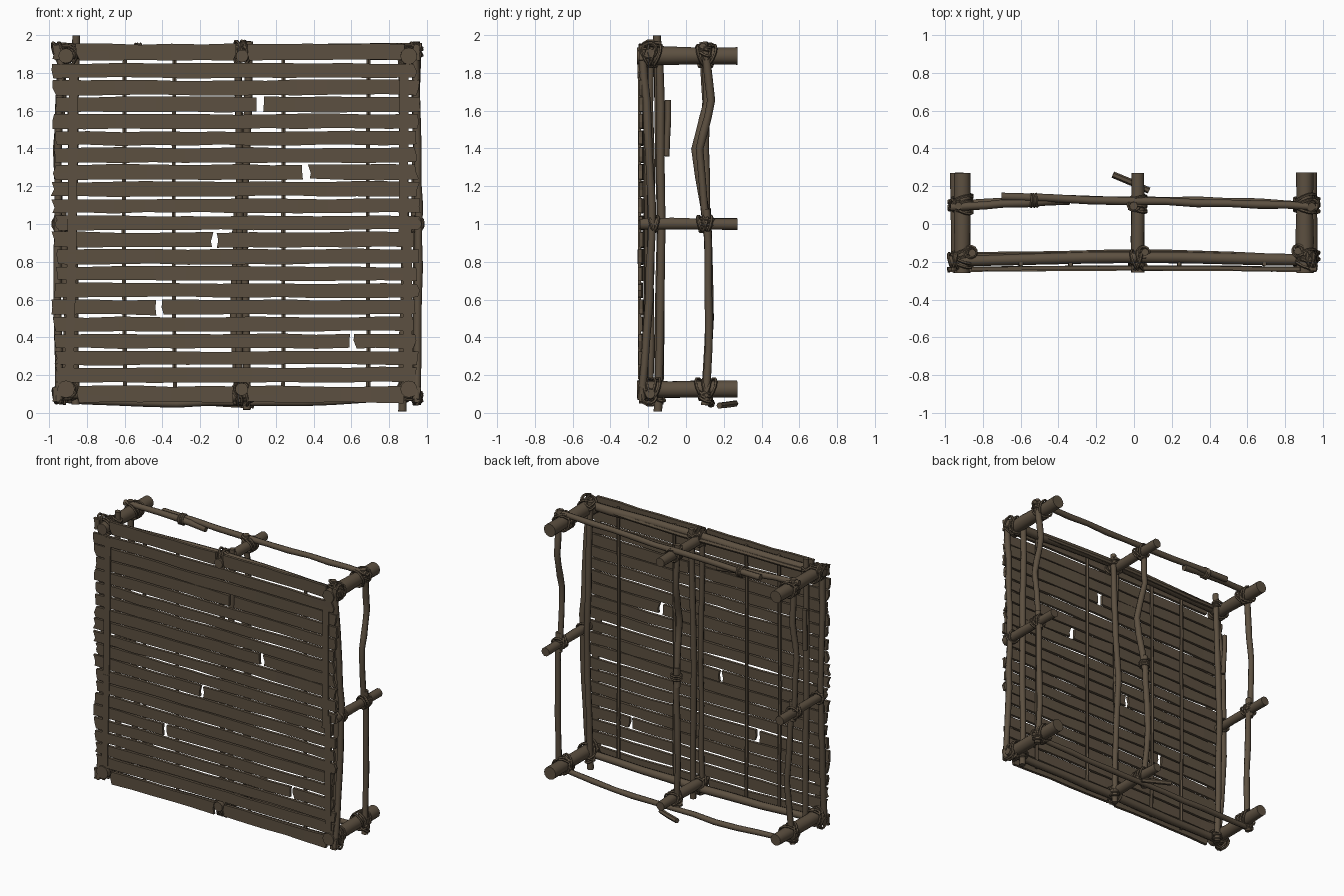
import bpy, bmesh, math, random
from mathutils import Vector

if "Cube" in bpy.data.objects:
    bpy.data.objects.remove(bpy.data.objects["Cube"])

random.seed(7)
wood = bpy.data.materials.new("weathered_brown_wood")
wood.diffuse_color = (0.108, 0.08, 0.052, 1)
wood.use_nodes = True
wood.node_tree.nodes["Principled BSDF"].inputs["Base Color"].default_value = wood.diffuse_color
jit = lambda a: random.uniform(-a, a)


def finish(bm, name, smooth=True):
    bmesh.ops.recalc_face_normals(bm, faces=bm.faces)
    me = bpy.data.meshes.new(name)
    bm.to_mesh(me)
    bm.free()
    me.materials.append(wood)
    ob = bpy.data.objects.new(name, me)
    bpy.context.collection.objects.link(ob)
    if smooth:
        bpy.ops.object.select_all(action='DESELECT')
        ob.select_set(True)
        bpy.context.view_layer.objects.active = ob
        bpy.ops.object.shade_smooth_by_angle(angle=math.radians(50))
    return ob


def tube(bm, pts, r, sides=8, closed=False, wob=0.0):
    """Sweep a round section along points."""
    pts = [Vector(p) for p in pts]
    n, rings = len(pts), []
    axis = pts[-1] - pts[0]
    if closed:
        axis = (pts[1] - pts[0]).cross(pts[2] - pts[1])
    ref = Vector((0, 0, 1)) if abs(axis.normalized().z) < 0.7 else Vector((1, 0, 0))
    if closed:
        ref = axis.normalized()
    for i, p in enumerate(pts):
        a = pts[i - 1] if closed or i else p
        b = pts[(i + 1) % n] if closed or i < n - 1 else p
        t = (b - a).normalized()
        u = t.cross(ref).normalized()
        v = t.cross(u)
        rr = r * (1 + jit(wob))
        rings.append([bm.verts.new(p + (u * math.cos(k * math.tau / sides)
                      + v * math.sin(k * math.tau / sides)) * rr) for k in range(sides)])
    for i in range(n if closed else n - 1):
        A, B = rings[i], rings[(i + 1) % n]
        for k in range(sides):
            bm.faces.new((A[k], A[(k + 1) % sides], B[(k + 1) % sides], B[k]))
    if not closed:
        bm.faces.new(rings[0])
        bm.faces.new(rings[-1])


def rod(name, pts, r, sides=8, steps=3, bend=0.004):
    """A slightly crooked stick through the given points."""
    out = []
    for a, b in zip(pts[:-1], pts[1:]):
        out += [Vector(a).lerp(Vector(b), s / steps) for s in range(steps)]
    out.append(Vector(pts[-1]))
    out = [p + Vector((jit(bend), jit(bend), jit(bend))) for p in out]
    bm = bmesh.new()
    tube(bm, out, r, sides, wob=0.08)
    finish(bm, name)


def lashing(name, c, axis, r, turns=3, tilt=0.0):
    """Rope loops around a stick that runs along axis."""
    bm = bmesh.new()
    ax = Vector(axis).normalized()
    u = ax.orthogonal().normalized()
    v = ax.cross(u)
    for k in range(turns):
        o = Vector(c) + ax * (k - (turns - 1) / 2) * 0.014
        tl = tilt * (1 if k % 2 else -1) + jit(0.1)
        tube(bm, [o + (u * math.cos(a) + v * math.sin(a)) * r + ax * math.cos(a) * tl * r
                  for a in [j * math.tau / 12 for j in range(12)]], 0.008, 5, closed=True)
    finish(bm, name)


def plank(name, x0, x1, z, h, y=-0.235, th=0.02, jag=0.012):
    """A rough board with wavy edges and splintered ends."""
    bm = bmesh.new()
    n = max(3, int((x1 - x0) / 0.16))
    rows, tilt = [], jit(0.004)
    for i in range(n + 1):
        f = i / n
        x = x0 + (x1 - x0) * f
        end = jag if i in (0, n) else 0
        yy = y - 0.008 * x * x + jit(0.002)
        zs = (-h / 2 + jit(0.004), jit(0.01), h / 2 + jit(0.004))
        xs = [x + jit(end) for _ in zs]
        rows.append([[bm.verts.new((xs[k], yy + s * th / 2, z + zs[k] + tilt * (f - .5)))
                      for k in range(3)] for s in (-1, 1)])
    for A, B in zip(rows[:-1], rows[1:]):
        for s in (0, 1):
            for k in (0, 1):
                bm.faces.new((A[s][k], A[s][k + 1], B[s][k + 1], B[s][k]))
        for k in (0, 2):
            bm.faces.new((A[0][k], A[1][k], B[1][k], B[0][k]))
    for R in (rows[0], rows[-1]):
        for k in (0, 1):
            bm.faces.new((R[0][k], R[0][k + 1], R[1][k + 1], R[1][k]))
    finish(bm, name, False)


# horizontal cladding boards, five of them broken
breaks = {2: 0.12, 6: 0.36, 10: -0.12, 14: -0.42, 16: 0.605}
for i in range(19):
    z = 1.812 - i * 0.0895
    l, r = -0.972 + jit(0.012), 0.95 + jit(0.015)
    h, y = 0.075 + jit(0.004), -0.234 + jit(0.004)
    if i in breaks:
        b = breaks[i]
        plank("cladding_board_left", l, b - 0.017, z, h, y)
        plank("cladding_board_right", b + 0.017, r, z, h, y)
    else:
        plank("cladding_board", l, r, z, h, y)
for z, nm in ((1.91, "top"), (0.098, "bottom")):
    plank(nm + "_board_left", -0.85, -0.02, z, 0.085, -0.232)
    plank(nm + "_board_right", 0.05, 0.87, z, 0.085, -0.232)
    for x0, x1 in ((-0.98, -0.94), (0.93, 0.965)):
        plank(nm + "_board_end", x0, x1, z, 0.08, -0.232, jag=0.005)

# front battens over the boards
for nm, x0, x1, z0, z1 in (("left_upper", -0.88, -0.87, 0.85, 1.84),
                           ("left_lower", -0.895, -0.88, 0.18, 0.84),
                           ("right_upper", 0.875, 0.88, 0.92, 1.81),
                           ("right_lower", 0.90, 0.895, 0.19, 1.02)):
    bm = bmesh.new()
    bmesh.ops.create_cube(bm, size=1)
    for v in bm.verts:
        xc = x0 if v.co.z < 0 else x1
        v.co = (xc + v.co.x * 0.048, -0.247 + v.co.y * 0.016, z0 if v.co.z < 0 else z1)
    finish(bm, "front_batten_" + nm, False)

# thin slats behind the boards
for x in (-0.6, -0.335, 0.24, 0.69):
    rod("rear_slat", [(x, -0.212, 0.08), (x + jit(.01), -0.212, 1), (x, -0.212, 1.93)], 0.012, 6, 3, 0.002)

# thick cross logs joining the front and rear frames
for z in (1.89, 0.125):
    for x, r in ((-0.91, 0.043), (0.02, 0.034), (0.905, 0.046)):
        rod("cross_log", [(x, -0.258, z), (x, 0.27, z)], r, 12, 3, 0.002)
        for y in (-0.185, 0.105):
            lashing("log_lashing", (x, y, z), (0, 1, 0), r + 0.012, 4, 0.5)
for s in (-1, 1):
    rod("middle_cross_log", [(s * 0.94, -0.245, 1.0), (s * 0.94, 0.27, 1.0)], 0.031, 10, 3, 0.002)
    lashing("middle_lashing", (s * 0.94, 0.1, 1.0), (0, 1, 0), 0.042, 4, 0.4)
    lashing("middle_front_lashing", (s * 0.94, -0.17, 1.0), (0, 1, 0), 0.042, 2, 0.4)

# front frame: rails and full-height posts
rod("front_top_rail", [(-0.975, -0.195, 1.905), (0, -0.175, 1.915), (0.965, -0.19, 1.90)], 0.03, 8, 4)
rod("front_top_rail_splice", [(-0.95, -0.165, 1.9), (0.15, -0.152, 1.9), (0.95, -0.18, 1.9)], 0.016, 6, 4)
rod("front_bottom_rail", [(-0.975, -0.19, 0.10), (0, -0.175, 0.085), (0.965, -0.19, 0.10)], 0.028, 8, 4)
rod("front_left_post", [(-0.86, -0.14, 0.045), (-0.875, -0.13, 1.0), (-0.855, -0.155, 1.995)], 0.021)
rod("front_right_post", [(0.87, -0.145, 0.005), (0.885, -0.13, 1.0), (0.87, -0.14, 1.95)], 0.021)
rod("front_center_post", [(0.05, -0.15, 0.02), (0.03, -0.135, 1.0), (0.06, -0.15, 1.97)], 0.021)
rod("front_center_post_second", [(0.0, -0.19, 0.05), (0.01, -0.185, 1.0), (0.0, -0.19, 1.93)], 0.018)
rod("left_post_splice", [(-0.885, -0.10, 1.36), (-0.885, -0.095, 1.66)], 0.016)
for s in (-1, 1):
    rod("edge_post", [(s * 0.945, -0.235, 0.07), (s * 0.955, -0.195, 0.6), (s * 0.955, -0.18, 1.1),
                      (s * 0.95, -0.20, 1.5), (s * 0.935, -0.235, 1.92)], 0.021)

# rear frame: spliced rails
rod("rear_top_rail_left", [(-0.975, 0.085, 1.935), (-0.7, 0.105, 1.93), (-0.34, 0.122, 1.9)], 0.022)
rod("rear_top_rail_right", [(-0.7, 0.142, 1.925), (0, 0.122, 1.925), (0.5, 0.11, 1.935), (0.975, 0.092, 1.94)], 0.021)
lashing("rear_rail_lashing", (-0.53, 0.125, 1.92), (1, 0.05, 0), 0.034, 3)
rod("rear_bottom_rail", [(-0.965, 0.1, 0.075), (-0.5, 0.13, 0.05), (0.02, 0.13, 0.055),
                         (0.5, 0.12, 0.06), (0.975, 0.095, 0.095)], 0.02)
rod("bottom_loose_stick", [(-0.11, 0.262, 0.05), (0.08, 0.175, 0.04)], 0.018, 6, 2, 0.002)

# rear posts, each made of two overlapping sticks
for x, b in ((-0.93, 0.03), (0.0, -0.02), (0.945, 0.0)):
    rod("rear_post_lower", [(x, 0.105, 0.045), (x + b, 0.125, 0.5), (x, 0.11, 1.08)], 0.021)
    rod("rear_post_upper", [(x - 0.01, 0.115, 0.94), (x - b, 0.07 + b, 1.4), (x, 0.135 - abs(b), 1.65),
                            (x, 0.095, 1.96)], 0.021)
    lashing("rear_post_lashing", (x, 0.112, 1.01), (0, 0, 1), 0.034, 3)

# rope around the posts beside each joint
for z in (0.09, 1.92):
    for x, y in ((-0.865, -0.148), (0.87, -0.142), (0.05, -0.15), (-0.93, 0.1), (0.945, 0.1), (0.0, 0.1)):
        lashing("post_lashing", (x, y, z), (0, 0, 1), 0.03, 3, 0.5)
    for x in (-0.955, 0.94):
        lashing("rail_end_lashing", (x, -0.195, z), (1, 0, 0), 0.04, 3, 0.3)
    lashing("center_rail_lashing", (0.02, -0.19, z), (1, 0, 0), 0.05, 3, 0.4)
